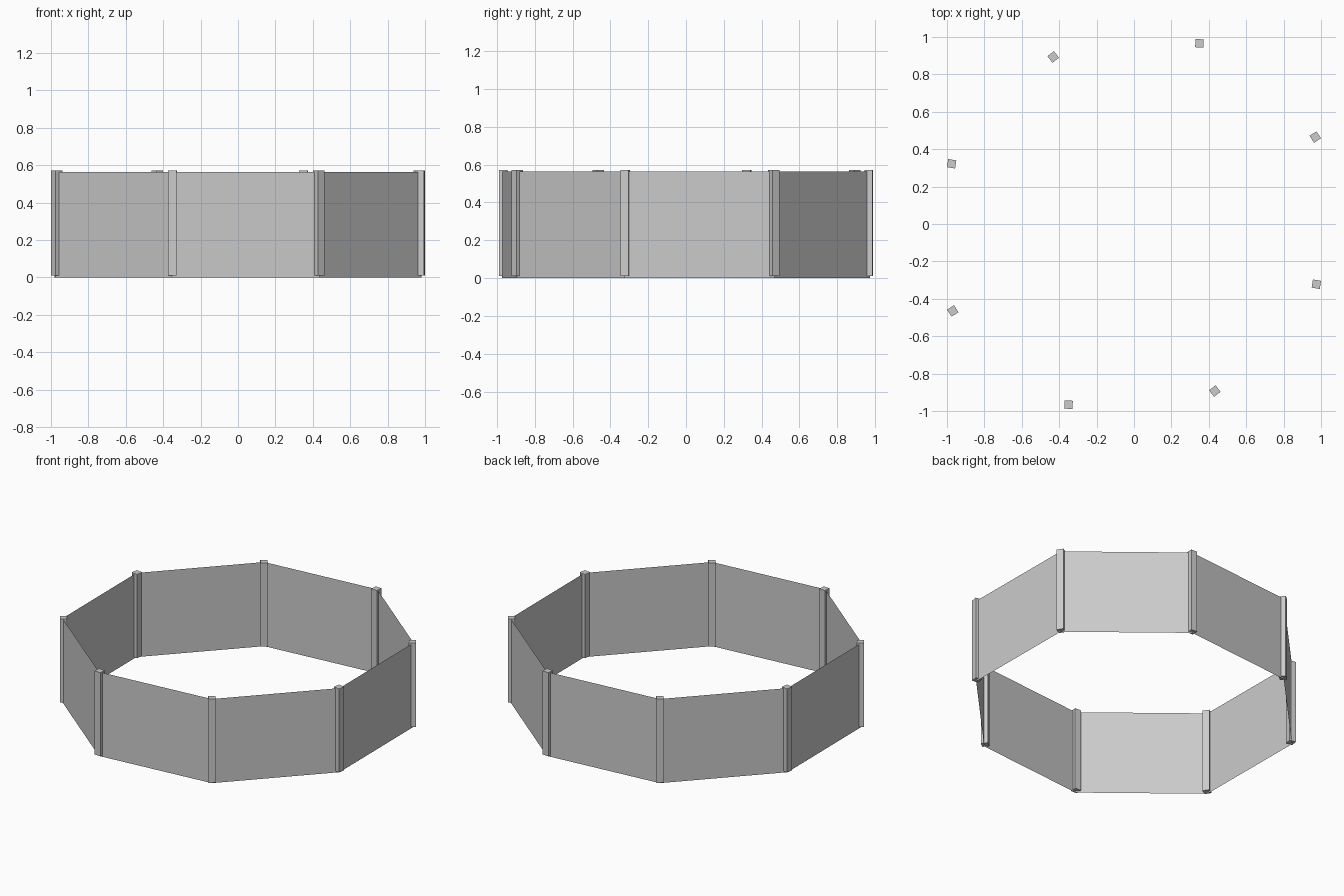
import bpy, bmesh, math

if "Cube" in bpy.data.objects:
    bpy.data.objects.remove(bpy.data.objects["Cube"])

# Half of the octagonal ring: post x, y, twist in degrees (other half is its point mirror)
HALF = [(0.969, 0.465, 33), (0.35, 0.966, -3), (-0.432, 0.893, 38), (-0.975, 0.322, -9)]
RING = HALF + [(-x, -y, a) for x, y, a in HALF]
POST_W, POST_Z0, POST_Z1 = 0.044, 0.01, 0.571
PANEL_TOP, PANEL_SCALE = 0.564, 1.006


def make_object(name, bm):
    mesh = bpy.data.meshes.new(name)
    bm.to_mesh(mesh)
    bm.free()
    obj = bpy.data.objects.new(name, mesh)
    bpy.context.collection.objects.link(obj)
    return obj


# Square fence posts
for i, (x, y, twist) in enumerate(RING):
    bm = bmesh.new()
    bmesh.ops.create_cube(bm, size=1)
    post = make_object(f"post_{i + 1}", bm)
    post.scale = (POST_W, POST_W, POST_Z1 - POST_Z0)
    post.rotation_euler.z = math.radians(twist)
    post.location = (x, y, (POST_Z0 + POST_Z1) / 2)

# Thin flat panels running from post to post
bm = bmesh.new()
low = [bm.verts.new((x * PANEL_SCALE, y * PANEL_SCALE, 0)) for x, y, _ in RING]
high = [bm.verts.new((v.co.x, v.co.y, PANEL_TOP)) for v in low]
for i in range(len(RING)):
    j = (i + 1) % len(RING)
    bm.faces.new((low[i], low[j], high[j], high[i]))
make_object("fence_panels", bm)
